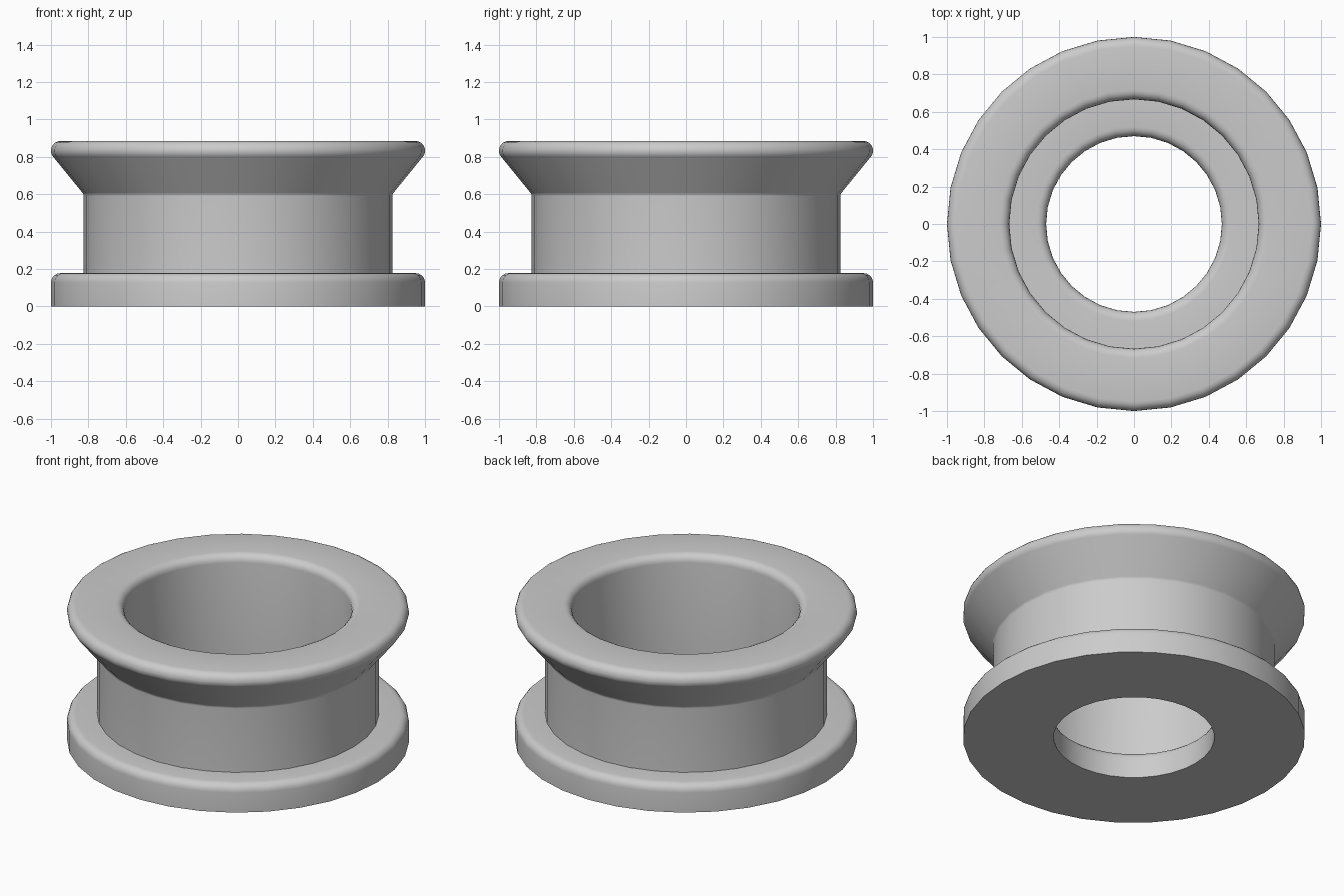
import bpy
import bmesh
import math
from mathutils import Vector

SEGMENTS = 32

cube = bpy.data.objects.get("Cube")
if cube:
    bpy.data.objects.remove(cube, do_unlink=True)

# Plain grey finish
grey = bpy.data.materials.new("light grey")
grey.use_nodes = True
colour = (0.6, 0.6, 0.6, 1)
grey.diffuse_color = colour
grey.node_tree.nodes["Principled BSDF"].inputs["Base Color"].default_value = colour

# Closed half section: radius, height, fillet radius
section = [
    (0.47, 0, 0),            # bore, bottom edge
    (1, 0, 0),               # lower flange
    (1, 0.178, 0.05),
    (0.825, 0.178, 0),       # neck
    (0.825, 0.6, 0.03),
    (1, 0.815, 0.05),        # flared rim
    (1, 0.885, 0.05),
    (0.667, 0.885, 0.05),    # wide upper opening
    (0.667, 0.178, 0),       # inner shelf
    (0.47, 0.178, 0.05),     # rounded bore lip
]


def rounded(points, steps=5):
    """Replace each corner that has a fillet radius with an arc."""
    out = []
    for i, (r, z, fillet) in enumerate(points):
        here = Vector((r, z))
        if not fillet:
            out.append(here)
            continue
        before = (Vector(points[i - 1][:2]) - here).normalized()
        after = (Vector(points[(i + 1) % len(points)][:2]) - here).normalized()
        half = before.angle(after) / 2
        centre = here + (before + after).normalized() * fillet / math.sin(half)
        start = here + before * fillet / math.tan(half) - centre
        end = here + after * fillet / math.tan(half) - centre
        sweep = start.angle_signed(end)
        for k in range(steps + 1):
            a = -sweep * k / steps
            c, s = math.cos(a), math.sin(a)
            out.append(centre + Vector((start.x * c - start.y * s,
                                        start.x * s + start.y * c)))
    return out


# Revolve the section around the vertical axis
bm = bmesh.new()
verts = [bm.verts.new((p.x, 0, p.y)) for p in rounded(section)]
edges = [bm.edges.new((v, verts[(i + 1) % len(verts)])) for i, v in enumerate(verts)]
bmesh.ops.spin(bm, geom=verts + edges, axis=(0, 0, 1), cent=(0, 0, 0),
               angle=math.tau, steps=SEGMENTS, use_merge=True)
bmesh.ops.remove_doubles(bm, verts=bm.verts[:], dist=0.0005)
bmesh.ops.recalc_face_normals(bm, faces=bm.faces[:])

mesh = bpy.data.meshes.new("flanged_bushing")
bm.to_mesh(mesh)
bm.free()
mesh.materials.append(grey)
bushing = bpy.data.objects.new("flanged_bushing", mesh)
bpy.context.collection.objects.link(bushing)

# Smooth curves, crisp corners
bpy.ops.object.select_all(action="DESELECT")
bushing.select_set(True)
bpy.context.view_layer.objects.active = bushing
bpy.ops.object.shade_smooth_by_angle(angle=math.radians(45))
